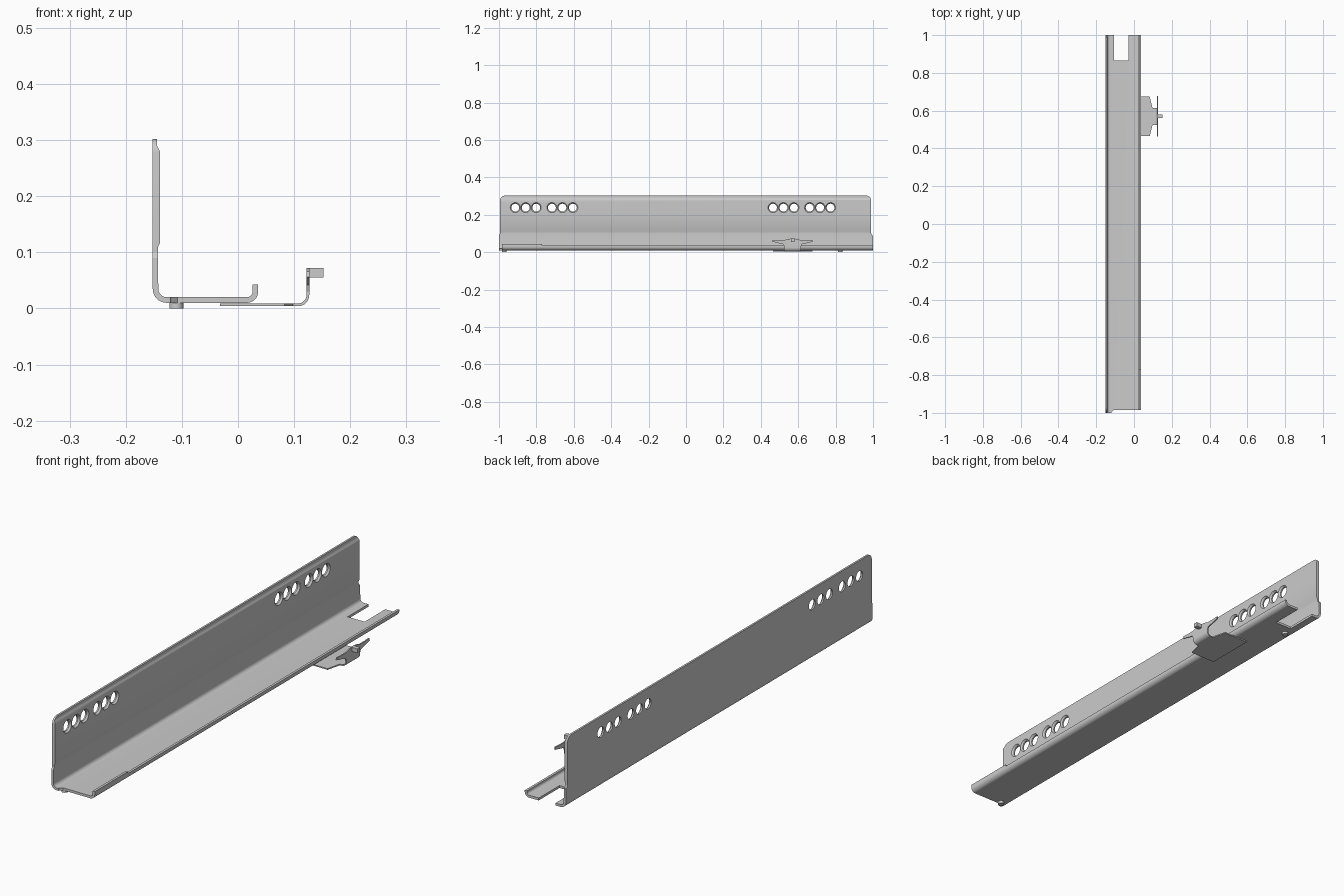
import bpy, bmesh
from math import sin, cos, radians

if "Cube" in bpy.data.objects:
    bpy.data.objects.remove(bpy.data.objects["Cube"])


def arc(cx, cz, r, a0, a1, n=8):
    return [(cx + r * cos(radians(a0 + (a1 - a0) * i / n)),
             cz + r * sin(radians(a0 + (a1 - a0) * i / n))) for i in range(n + 1)]


def add_prism(bm, pts, axis, a, b):
    """Extrude a 2D outline along an axis from a to b."""
    place = {'x': lambda p, t: (t, p[0], p[1]),
             'y': lambda p, t: (p[0], t, p[1]),
             'z': lambda p, t: (p[0], p[1], t)}[axis]
    lo = [bm.verts.new(place(p, a)) for p in pts]
    hi = [bm.verts.new(place(p, b)) for p in pts]
    n = len(pts)
    bm.faces.new(lo)
    bm.faces.new(hi[::-1])
    for i in range(n):
        j = (i + 1) % n
        bm.faces.new((lo[i], hi[i], hi[j], lo[j]))


def rect(u0, u1, v0, v1):
    return [(u0, v0), (u1, v0), (u1, v1), (u0, v1)]


def add_hole(bm, y, z, n=28):
    """Hole cutter along x, flared towards the inner side of the wall."""
    rings = []
    for x, r in ((-0.17, 0.021), (-0.146, 0.021), (-0.139, 0.027), (-0.12, 0.027)):
        rings.append([bm.verts.new((x, p[0], p[1])) for p in arc(y, z, r, 0, 360, n)[:-1]])
    bm.faces.new(rings[0])
    bm.faces.new(rings[-1][::-1])
    for lo, hi in zip(rings, rings[1:]):
        for i in range(n):
            j = (i + 1) % n
            bm.faces.new((lo[i], hi[i], hi[j], lo[j]))


def finish(bm, name):
    bmesh.ops.recalc_face_normals(bm, faces=bm.faces)
    me = bpy.data.meshes.new(name)
    bm.to_mesh(me)
    bm.free()
    ob = bpy.data.objects.new(name, me)
    bpy.context.collection.objects.link(ob)
    return ob


def select(ob):
    bpy.ops.object.select_all(action='DESELECT')
    ob.select_set(True)
    bpy.context.view_layer.objects.active = ob


def smooth(ob):
    select(ob)
    bpy.ops.object.shade_smooth_by_angle(angle=radians(30))


def part(name, pts, axis, a, b):
    bm = bmesh.new()
    add_prism(bm, pts, axis, a, b)
    ob = finish(bm, name)
    smooth(ob)
    return ob


# Rail: folded sheet profile with a wall, a floor and a small lip
profile = ([(-0.152, 0.302)] + arc(-0.127, 0.035, 0.025, 180, 270)
           + arc(0.016, 0.03, 0.02, -90, 0) + [(0.036, 0.043), (0.026, 0.043)]
           + arc(0.016, 0.03, 0.01, 0, -90) + arc(-0.127, 0.035, 0.015, 270, 180)
           + [(-0.143, 0.108), (-0.139, 0.117), (-0.139, 0.28),
              (-0.144, 0.29), (-0.144, 0.302)])
bm = bmesh.new()
add_prism(bm, profile, 'y', -1, 1)
rail = finish(bm, "rail")

# Cutters: screw holes, rounded wall ends, rear notch, front edge, lip step
bm = bmesh.new()
for start in (-0.913, 0.465):
    for k in (0, 0.056, 0.112, 0.196, 0.252, 0.308):
        add_hole(bm, start + k, 0.238)
for s, end in ((1, 0.99), (-1, 0.994)):
    r = 0.025
    outline = ([(1.1, 0.1), (end + 0.006, 0.09), (end, 0.1)]
               + arc(end - r, 0.302 - r, r, 0, 90) + [(end - r, 0.33), (1.1, 0.33)])
    add_prism(bm, [(s * y, z) for y, z in outline], 'x', -0.2, -0.1)
add_prism(bm, rect(-0.105, -0.028, 0.865, 1.1), 'z', -0.05, 0.06)
add_prism(bm, [(-0.12, -1.1), (0.1, -1.1), (0.1, -0.985), (-0.108, -0.985),
               (-0.12, -0.997)], 'z', -0.05, 0.08)
add_prism(bm, rect(-0.77, 1.1, 0.035, 0.08), 'x', 0.0, 0.1)
cutter = finish(bm, "cutter")
cutter.hide_render = True
mod = rail.modifiers.new("cuts", 'BOOLEAN')
mod.operation = 'DIFFERENCE'
mod.solver = 'EXACT'
mod.object = cutter
select(rail)
bpy.ops.object.modifier_apply(modifier="cuts")
bpy.data.objects.remove(cutter)
smooth(rail)

# Locating pins under the floor
for label, y in (("front", -0.972), ("rear", 0.825)):
    part(label + "_pin", arc(-0.11, y, 0.0125, 0, 360, 24)[:-1], 'z', 0.0, 0.02)

# Clip base plate, tapering to the neck
YC = 0.57
half = [(-0.032, 0.105), (0.083, 0.105), (0.098, 0.045), (0.106, 0.045)]
outline = [(x, YC - w) for x, w in half] + [(x, YC + w) for x, w in half[::-1]]
part("clip_base", outline, 'z', 0.004, 0.009)

# Clip neck, bent upwards
neck = ([(0.104, 0.004)] + arc(0.107, 0.024, 0.02, -90, 0) + [(0.127, 0.05), (0.122, 0.05)]
        + arc(0.107, 0.024, 0.015, 0, -90) + [(0.104, 0.009)])
part("clip_neck", neck, 'y', YC - 0.045, YC + 0.045)

# Clip finger wings with a domed top
half = [(0.045, 0.03), (0.05, 0.042), (0.108, 0.056), (0.106, 0.066),
        (0.075, 0.064), (0.045, 0.064), (0.03, 0.069), (0.012, 0.072)]
outline = [(YC + w, z) for w, z in half] + [(YC - w, z) for w, z in half[::-1]]
part("clip_wings", outline, 'x', 0.122, 0.127)

# Clip tab
part("clip_tab", rect(YC - 0.009, YC + 0.009, 0.055, 0.072), 'x', 0.122, 0.152)
